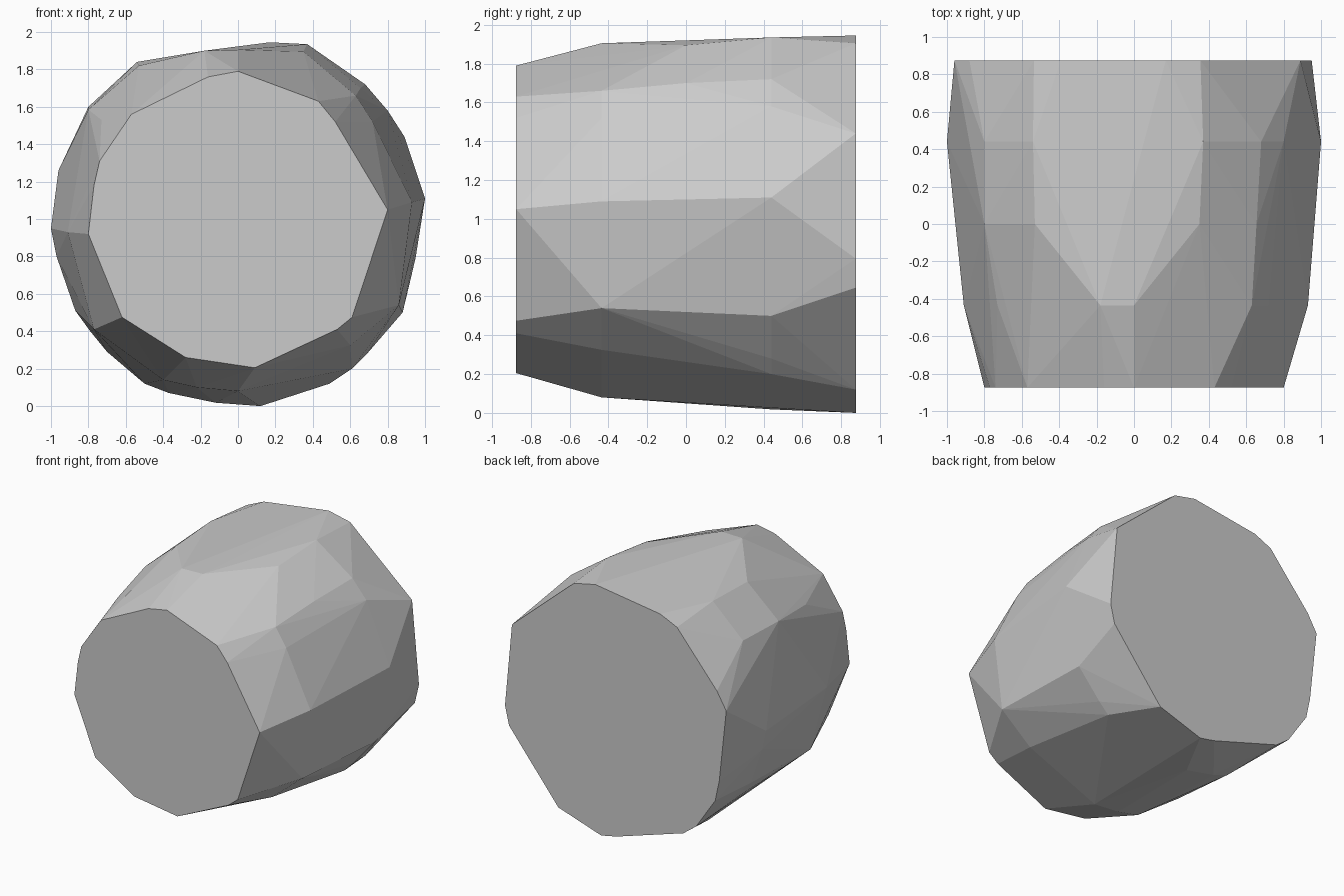
import bpy, bmesh

# Cross-sections (x, z) along the depth of the faceted block
front = [(0, 1.79), (-.16, 1.76), (-.57, 1.56), (-.74, 1.31), (-.77, 1.18), (-.8, .92),
         (-.62, .475), (-.28, .26), (.09, .205), (.53, .41), (.61, .475), (.8, 1.05),
         (.52, 1.52), (.43, 1.63)]
fore = [(-.18, 1.9), (0, 1.905), (.63, 1.66), (.72, 1.52), (.93, 1.09), (.86, .54),
        (.6, .325), (0, .08), (-.22, .10), (-.4, .14), (-.77, .41), (-.91, .93), (-.73, 1.53)]
middle = [(-.53, 1.82), (.35, 1.895), (.655, 1.70), (-.8, 1.585)]
aft = [(.37, 1.935), (.68, 1.72), (.8, 1.58), (1, 1.11), (.88, .5), (.69, .28), (.61, .2),
       (-.12, .018), (-.37, .07), (-.5, .12), (-.68, .29), (-.79, .4), (-.87, .51),
       (-.97, .8), (-1, .95), (-.8, 1.6), (-.54, 1.84)]
back = [(.355, 1.905), (.17, 1.945), (-.39, 1.865), (-.535, 1.8), (-.88, 1.395), (-.96, 1.26),
        (-.9, .7), (-.865, .535), (-.7, .29), (-.59, .207), (-.01, .026), (.12, 0),
        (.49, .12), (.915, .645), (.95, .795), (.89, 1.44)]

# Skin all sections with one convex shell
bm = bmesh.new()
for y, section in ((-.875, front), (-.435, fore), (0, middle), (.44, aft), (.875, back)):
    for x, z in section:
        bm.verts.new((x, y, z))
bmesh.ops.convex_hull(bm, input=bm.verts[:])
bmesh.ops.delete(bm, geom=[v for v in bm.verts if not v.link_faces], context='VERTS')

# Merge the flat ends into single faces
bmesh.ops.dissolve_limit(bm, angle_limit=0.01, verts=bm.verts[:], edges=bm.edges[:])
bmesh.ops.recalc_face_normals(bm, faces=bm.faces[:])
mesh = bpy.data.meshes.new("faceted_barrel_rock")
bm.to_mesh(mesh)
bm.free()
bpy.context.collection.objects.link(bpy.data.objects.new("faceted_barrel_rock", mesh))
